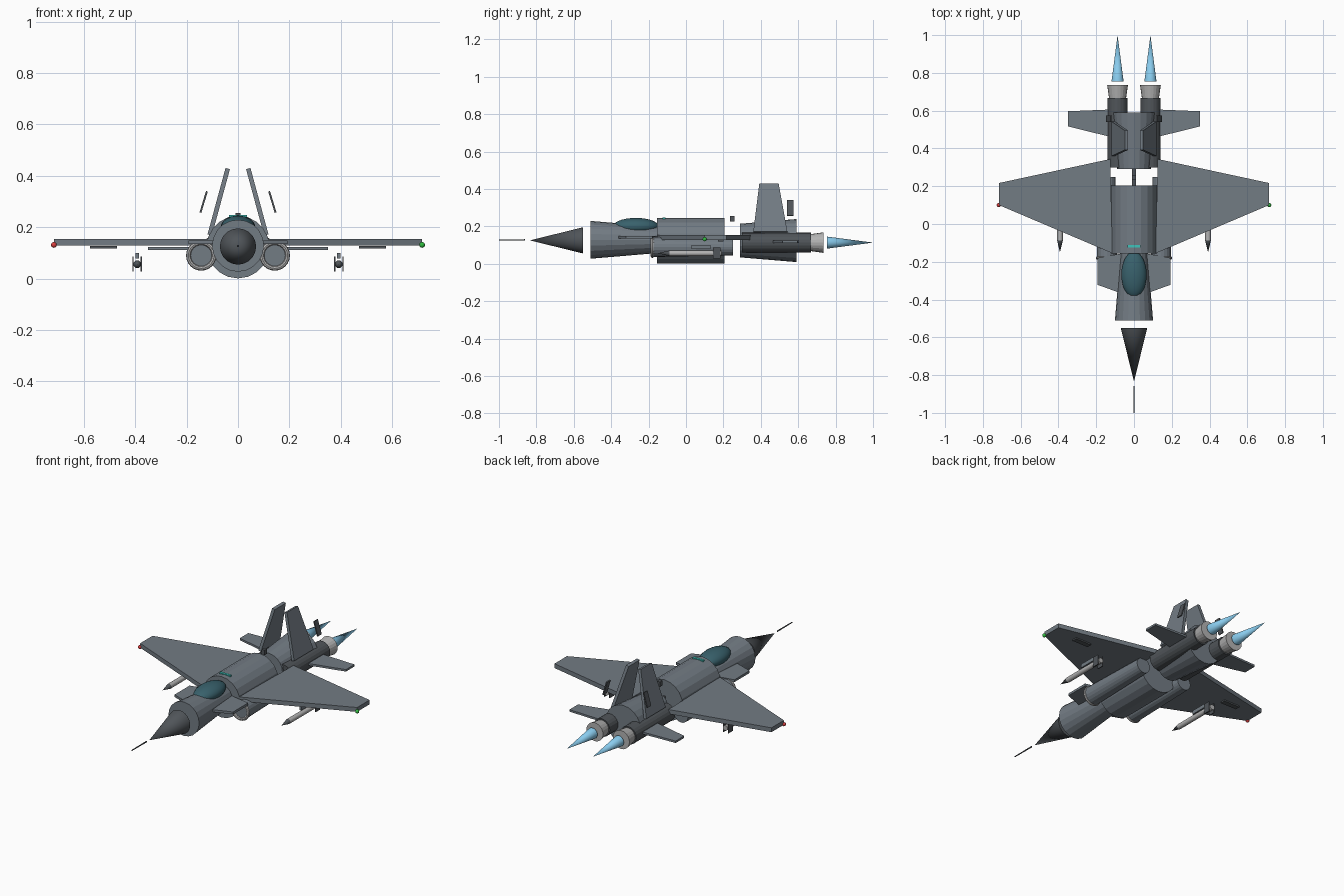
import bpy, bmesh, math
from mathutils import Vector

if "Cube" in bpy.data.objects:
    bpy.data.objects.remove(bpy.data.objects["Cube"])


def mat(name, c):
    m = bpy.data.materials.new(name)
    m.diffuse_color = (*c, 1)
    m.use_nodes = True
    m.node_tree.nodes["Principled BSDF"].inputs["Base Color"].default_value = m.diffuse_color
    return m


HULL = mat("hull_grey", (0.17, 0.20, 0.23))
DARK = mat("dark_grey", (0.08, 0.09, 0.10))
LIGHT = mat("light_metal", (0.45, 0.45, 0.45))
GLASS = mat("canopy_glass", (0.04, 0.12, 0.15))
TEAL = mat("teal", (0.05, 0.55, 0.5))
FLAME = mat("flame_blue", (0.25, 0.6, 0.85))
RED = mat("red", (0.7, 0.05, 0.05))
GREEN = mat("green", (0.03, 0.5, 0.05))


def finish(name, m, smooth=False):
    o = bpy.context.object
    o.name = name
    o.data.materials.append(m)
    if smooth:
        bpy.ops.object.shade_smooth_by_angle()
    return o


def tube(name, x, z, y0, y1, r0, r1, m, n=20, smooth=False):
    """Cone or cylinder lying along y, radius r0 at y0 and r1 at y1."""
    bpy.ops.mesh.primitive_cone_add(vertices=n, radius1=r0, radius2=r1, depth=y1 - y0,
                                    location=(x, (y0 + y1) / 2, z),
                                    rotation=(-math.pi / 2, 0, 0))
    return finish(name, m, smooth)


def ball(name, loc, size, m):
    bpy.ops.mesh.primitive_uv_sphere_add(segments=24, ring_count=14, radius=1, location=loc)
    bpy.context.object.scale = size
    return finish(name, m, True)


def box(name, lo, hi, m):
    lo, hi = Vector(lo), Vector(hi)
    bpy.ops.mesh.primitive_cube_add(size=1, location=(lo + hi) / 2)
    bpy.context.object.scale = hi - lo
    return finish(name, m)


def plate(name, pts, offset, m):
    """Flat outline given thickness by moving it along offset, centred."""
    bm = bmesh.new()
    d = Vector(offset)
    f = bm.faces.new([bm.verts.new(Vector(p) - d / 2) for p in pts])
    ext = bmesh.ops.extrude_face_region(bm, geom=[f])
    vs = [v for v in ext["geom"] if isinstance(v, bmesh.types.BMVert)]
    bmesh.ops.translate(bm, verts=vs, vec=d)
    bmesh.ops.recalc_face_normals(bm, faces=bm.faces)
    me = bpy.data.meshes.new(name)
    bm.to_mesh(me)
    bm.free()
    me.materials.append(m)
    o = bpy.data.objects.new(name, me)
    bpy.context.collection.objects.link(o)
    return o


# Central body
tube("pitot_probe", 0, 0.127, -1.0, -0.86, 0.003, 0.004, DARK, 8)
tube("nose_cone", 0, 0.125, -0.835, -0.55, 0, 0.07, DARK, 32, True)
tube("forward_fuselage", 0, 0.128, -0.51, -0.14, 0.101, 0.07, HULL)
tube("mid_fuselage", 0, 0.123, -0.155, 0.205, 0.122, 0.122, HULL)
tube("rear_fuselage", 0, 0.124, 0.29, 0.59, 0.09, 0.115, HULL)
ball("canopy", (0, -0.268, 0.2), (0.067, 0.122, 0.045), GLASS)
box("head_up_display", (-0.035, -0.125, 0.238), (0.035, -0.11, 0.248), TEAL)
box("dorsal_antenna", (-0.01, 0.235, 0.225), (0.01, 0.26, 0.255), DARK)
box("tail_hook", (-0.01, 0.19, 0.13), (0.01, 0.29, 0.15), DARK)

for side, s in (("left", -1), ("right", 1)):
    # Wing, tip light and aileron
    plate(side + "_wing", [(s * 0.115, -0.155, 0.141), (s * 0.715, 0.10, 0.141),
                           (s * 0.715, 0.217, 0.141), (s * 0.125, 0.344, 0.141)],
          (0, 0, 0.026), HULL)
    ball(side + "_wingtip_light", (s * 0.716, 0.10, 0.131), (0.011,) * 3, RED if s < 0 else GREEN)
    box(side + "_aileron", (s * 0.47, 0.17, 0.118), (s * 0.575, 0.2, 0.126), DARK)

    # Canard and tailplane
    plate(side + "_canard", [(s * 0.06, -0.37, 0.142), (s * 0.193, -0.322, 0.142),
                             (s * 0.193, -0.18, 0.142), (s * 0.06, -0.155, 0.142)],
          (0, 0, 0.014), HULL)
    plate(side + "_tailplane", [(s * 0.10, 0.455, 0.117), (s * 0.35, 0.517, 0.117),
                                (s * 0.35, 0.597, 0.117), (s * 0.10, 0.607, 0.117)],
          (0, 0, 0.012), HULL)

    # Inward-canted fin and separate rudder
    plate(side + "_fin", [(s * 0.110, 0.36, 0.17), (s * 0.110, 0.542, 0.17),
                          (s * 0.040, 0.495, 0.428), (s * 0.040, 0.392, 0.428)],
          (0.017, 0, 0.0046 * s), HULL)
    plate(side + "_rudder", [(s * 0.146, 0.54, 0.257), (s * 0.146, 0.575, 0.257),
                             (s * 0.121, 0.575, 0.34), (s * 0.121, 0.54, 0.34)],
          (0.007, 0, 0.002 * s), DARK)

    # Air intake
    tube(side + "_intake_duct", s * 0.143, 0.09, -0.18, 0.25, 0.054, 0.045, HULL)
    bpy.ops.mesh.primitive_torus_add(major_segments=24, minor_segments=8, major_radius=0.05,
                                     minor_radius=0.009, location=(s * 0.143, -0.18, 0.09),
                                     rotation=(math.pi / 2, 0, 0))
    finish(side + "_intake_lip", LIGHT, True)

    # Engine, nozzle and flame
    tube(side + "_engine", s * 0.087, 0.113, 0.3, 0.668, 0.053, 0.053, DARK)
    tube(side + "_nozzle", s * 0.087, 0.113, 0.66, 0.735, 0.044, 0.055, LIGHT)
    tube(side + "_flame", s * 0.087, 0.113, 0.755, 1.0, 0.032, 0, FLAME, 24, True)

    # Missile with pylon and tail fins
    x = s * 0.392
    tube(side + "_missile_body", x, 0.056, -0.088, 0.19, 0.015, 0.015, LIGHT, 16, True)
    tube(side + "_missile_nose", x, 0.056, -0.15, -0.088, 0, 0.015, DARK, 16, True)
    box(side + "_missile_pylon", (x - 0.006, 0.03, 0.078), (x + 0.006, 0.13, 0.1), HULL)
    for i, dx in enumerate((-0.016, 0.016)):
        box(f"{side}_missile_fin_{i + 1}", (x + dx - 0.0025, 0.145, 0.027),
            (x + dx + 0.0025, 0.185, 0.087), DARK)
